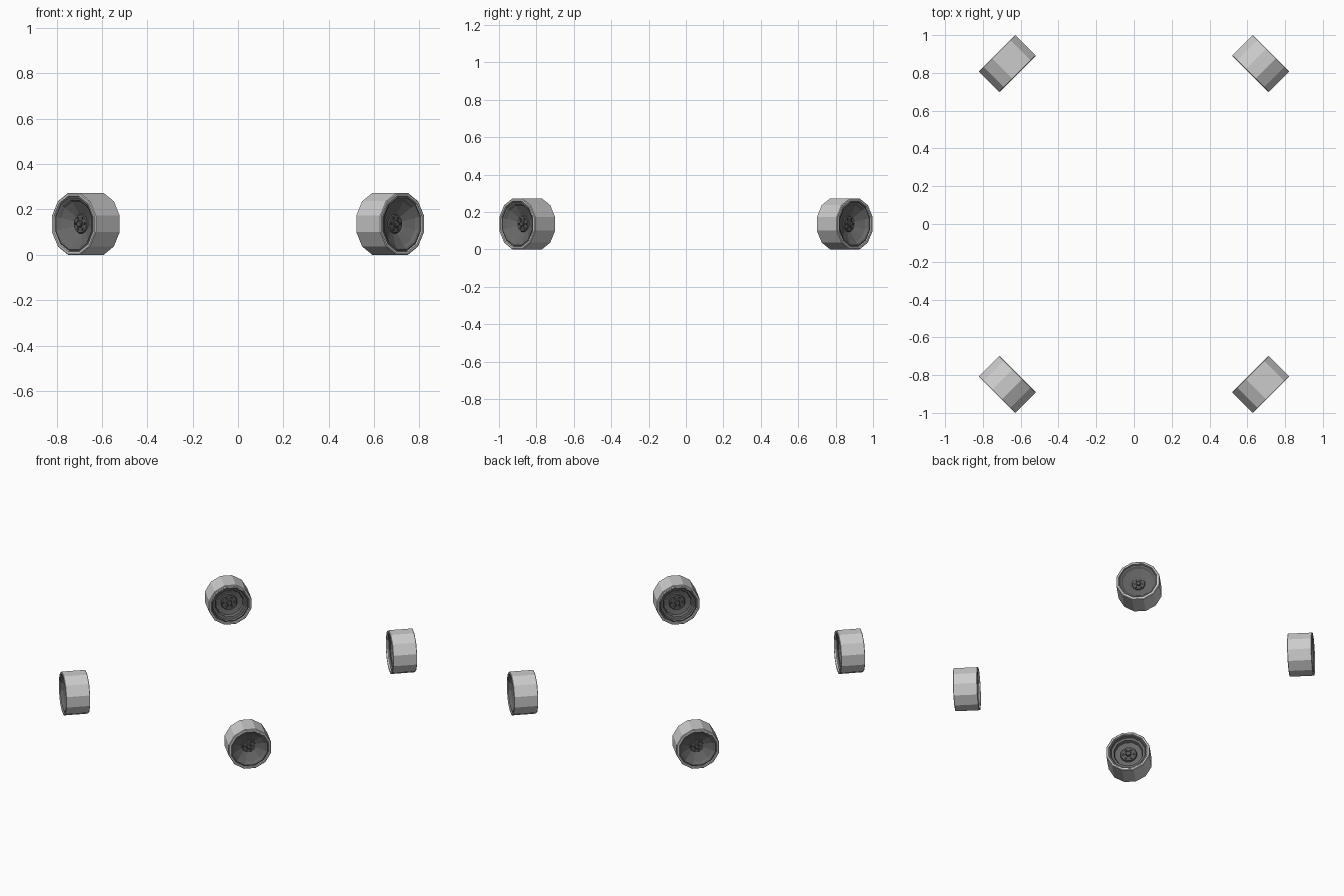
import bpy, bmesh, math
from mathutils import Matrix, Vector

if "Cube" in bpy.data.objects:
    bpy.data.objects.remove(bpy.data.objects["Cube"])

SEG = 12
R = 0.1365 / math.cos(math.pi / SEG)   # corner radius, flat side on the ground
HW = 0.0775                            # half the tyre width


def material(name, v):
    m = bpy.data.materials.new(name)
    m.diffuse_color = (v, v, v, 1)
    m.use_nodes = True
    m.node_tree.nodes["Principled BSDF"].inputs["Base Color"].default_value = m.diffuse_color
    return m


TYRE = material("light_grey_tyre", 0.6)
RIM = material("dark_grey_rim", 0.14)
HUB = material("darker_grey_hub", 0.10)
HOLE = material("charcoal_bolts", 0.05)


def finish(bm, name, mat, frame):
    bmesh.ops.recalc_face_normals(bm, faces=bm.faces[:])
    me = bpy.data.meshes.new(name)
    bm.to_mesh(me)
    bm.free()
    me.materials.append(mat)
    ob = bpy.data.objects.new(name, me)
    ob.matrix_world = frame
    bpy.context.collection.objects.link(ob)
    return ob


def lathe(name, profile, mat, frame):
    """Spin a closed (radius, axial) profile round the axle."""
    bm = bmesh.new()
    rings = []
    for r, a in profile:
        if r == 0:
            rings.append([bm.verts.new((0, 0, a))] * SEG)
        else:
            rings.append([bm.verts.new((r * math.cos(t), r * math.sin(t), a))
                          for t in [(i + 0.5) * 2 * math.pi / SEG for i in range(SEG)]])
    pairs = list(zip(rings, rings[1:]))
    if profile[0][0] > 0:
        pairs.append((rings[-1], rings[0]))
    for p, q in pairs:
        for i in range(SEG):
            j = (i + 1) % SEG
            corners = []
            for v in (p[i], p[j], q[j], q[i]):
                if v not in corners:
                    corners.append(v)
            bm.faces.new(corners)
    return finish(bm, name, mat, frame)


def bolts(name, ring_r, bolt_r, axial, depth, mat, frame):
    """Circle of six bolts in one mesh."""
    bm = bmesh.new()
    for k in range(6):
        t = k * math.pi / 3
        bmesh.ops.create_cone(bm, cap_ends=True, segments=6, radius1=bolt_r,
                              radius2=bolt_r, depth=depth,
                              matrix=Matrix.Translation((ring_r * math.cos(t),
                                                         ring_r * math.sin(t), axial)))
    return finish(bm, name, mat, frame)


for sx, xn in ((-1, "left"), (1, "right")):
    for sy, yn in ((-1, "front"), (1, "back")):
        tag = yn + "_" + xn
        # axle points diagonally outward, local y is up
        out = Vector((sx, sy, 0)).normalized()
        up = Vector((0, 0, 1))
        side = up.cross(out)
        frame = Matrix((side, up, out)).transposed().to_4x4()
        frame.translation = (sx * 0.671, sy * 0.849, 0.1365)

        # tyre band with narrow chamfered side walls
        lathe("tyre_" + tag, [(R, -HW + 0.003), (R, HW - 0.003), (R - 0.004, HW),
                              (0.127, HW), (0.124, HW - 0.008), (0.124, -HW + 0.008),
                              (0.127, -HW), (R - 0.004, -HW)], TYRE, frame)
        # rim: dished on the outside, stepped well on the inside
        lathe("rim_" + tag, [(0, 0.030), (0.046, 0.030), (0.052, 0.034), (0.100, 0.058),
                             (0.110, 0.070), (0.118, 0.073), (0.125, 0.070),
                             (0.125, -0.068), (0.116, -0.071), (0.110, -0.058),
                             (0.095, -0.054), (0.088, -0.036), (0.062, -0.030),
                             (0, -0.030)], RIM, frame)
        # outer hub plate and cap
        lathe("outer_hub_" + tag, [(0, 0.046), (0.012, 0.046), (0.016, 0.042), (0.016, 0.036),
                                   (0.040, 0.036), (0.044, 0.029), (0, 0.029)], HUB, frame)
        bolts("outer_bolts_" + tag, 0.028, 0.006, 0.037, 0.006, HOLE, frame)
        # inner hub plate and cap
        lathe("inner_hub_" + tag, [(0, -0.052), (0.014, -0.052), (0.018, -0.048),
                                   (0.018, -0.040), (0.050, -0.040), (0.055, -0.029),
                                   (0, -0.029)], HUB, frame)
        bolts("inner_bolts_" + tag, 0.034, 0.009, -0.040, 0.006, HOLE, frame)
